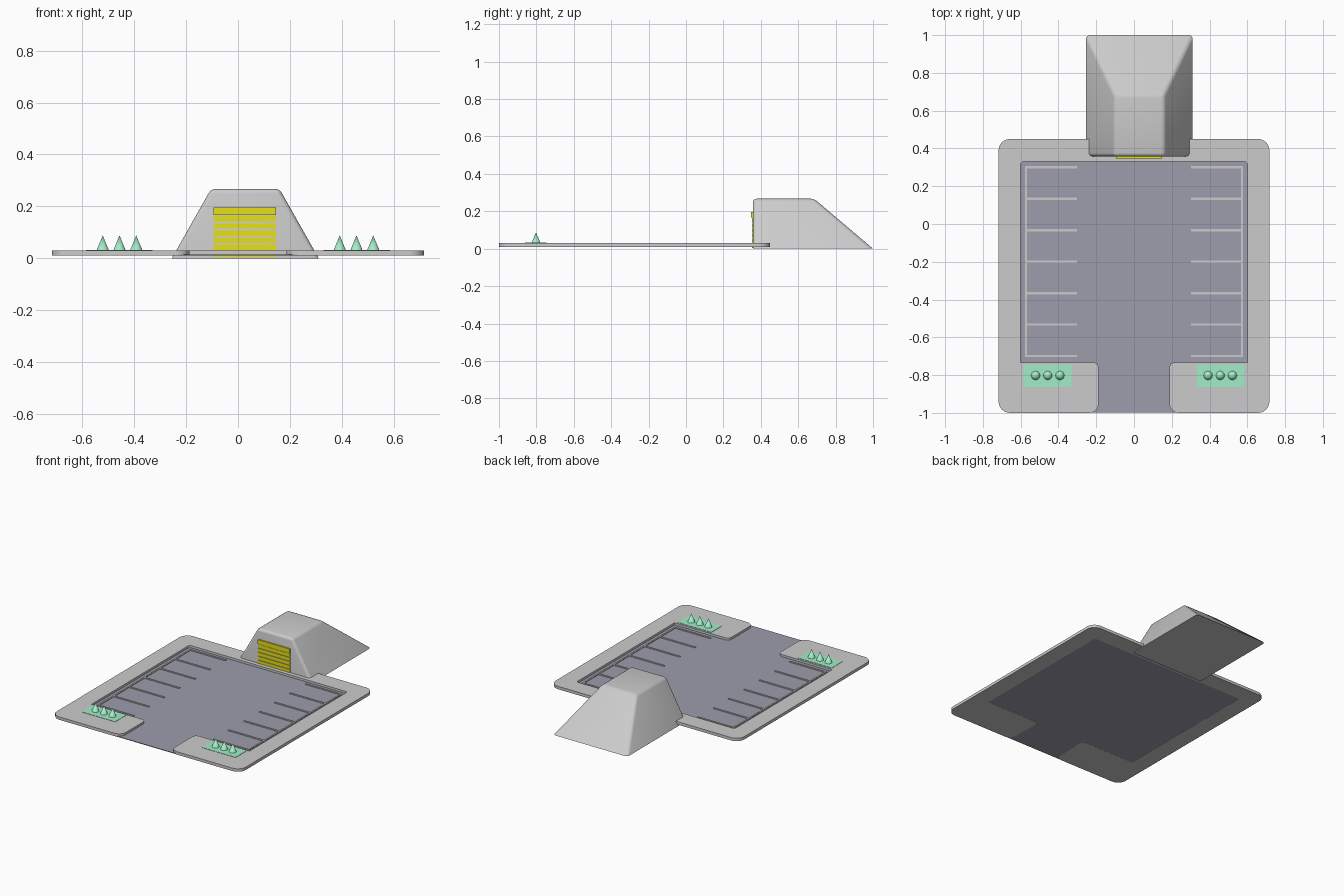
import bpy, bmesh, math
from mathutils import Vector

if "Cube" in bpy.data.objects:
    bpy.data.objects.remove(bpy.data.objects["Cube"])


def material(name, rgb):
    m = bpy.data.materials.new(name)
    m.diffuse_color = (*rgb, 1)
    m.use_nodes = True
    m.node_tree.nodes["Principled BSDF"].inputs["Base Color"].default_value = m.diffuse_color
    return m


ASPHALT = material("asphalt", (0.34, 0.34, 0.42))
YELLOW = material("yellow", (0.80, 0.75, 0.01))
GREEN = material("green", (0.36, 0.85, 0.58))


def finish(bm, name, mat=None):
    bmesh.ops.recalc_face_normals(bm, faces=bm.faces)
    mesh = bpy.data.meshes.new(name)
    bm.to_mesh(mesh)
    bm.free()
    ob = bpy.data.objects.new(name, mesh)
    bpy.context.collection.objects.link(ob)
    if mat:
        mesh.materials.append(mat)
    return ob


def smooth(ob, angle=35):
    bpy.ops.object.select_all(action='DESELECT')
    ob.select_set(True)
    bpy.context.view_layer.objects.active = ob
    bpy.ops.object.shade_smooth_by_angle(angle=math.radians(angle))


def add_box(bm, x0, x1, y0, y1, z0, z1):
    verts = bmesh.ops.create_cube(bm, size=1)['verts']
    for v in verts:
        v.co = (x1 if v.co.x > 0 else x0, y1 if v.co.y > 0 else y0,
                z1 if v.co.z > 0 else z0)


def box(name, *dims, mat=None):
    bm = bmesh.new()
    add_box(bm, *dims)
    return finish(bm, name, mat)


def slab(name, corners, z0, z1, mat=None):
    """Extruded outline; each corner is (x, y, rounding radius), all right angles."""
    pts = []
    for i, (x, y, r) in enumerate(corners):
        p = Vector((x, y, z0))
        if r == 0:
            pts.append(p)
            continue
        a = (Vector((*corners[i - 1][:2], z0)) - p).normalized()
        b = (Vector((*corners[(i + 1) % len(corners)][:2], z0)) - p).normalized()
        centre = p + (a + b) * r
        for k in range(7):
            t = math.pi / 2 * k / 6
            pts.append(centre - b * r * math.cos(t) - a * r * math.sin(t))
    bm = bmesh.new()
    face = bm.faces.new([bm.verts.new(p) for p in pts])
    top = bmesh.ops.extrude_face_region(bm, geom=[face])['geom']
    bmesh.ops.translate(bm, vec=(0, 0, z1 - z0),
                        verts=[e for e in top if isinstance(e, bmesh.types.BMVert)])
    ob = finish(bm, name, mat)
    smooth(ob)
    return ob


# Raised kerb around the lot, open at the front
half = [(0.187, -0.732, 0.03), (0.187, -1, 0.05), (0.717, -1, 0.06), (0.717, 0.45, 0.06)]
inner = [(0.6, 0.33, 0.015), (0.6, -0.732, 0)]
outline = inner + half
outline += [(-x, y, r) for x, y, r in reversed(outline)]
slab("kerb", outline, 0.01, 0.03)

# Asphalt surface with entrance strip
lane = [(0.61, 0.34, 0), (0.61, -0.74, 0), (0.235, -0.74, 0), (0.235, -0.999, 0)]
slab("asphalt", lane + [(-x, y, r) for x, y, r in reversed(lane)], 0.0105, 0.015, ASPHALT)

# Parking bay lines, shrubs and planting beds on both sides
for side, s in (("left", -1), ("right", 1)):
    bm = bmesh.new()
    cx = s * 0.572
    add_box(bm, cx - 0.005, cx + 0.005, -0.70, 0.305, 0.013, 0.02)
    for i in range(7):
        y = 0.30 - i * 0.1665
        add_box(bm, *sorted((s * 0.302, s * 0.577)), y - 0.006, y + 0.006, 0.013, 0.02)
    finish(bm, side + "_bay_lines")

    box(side + "_planting_bed", *sorted((s * 0.33, s * 0.585)), -0.862, -0.745,
        0.02, 0.032, mat=GREEN)
    for i in range(3):
        bpy.ops.mesh.primitive_cone_add(vertices=24, radius1=0.024, radius2=0, depth=0.058,
                                        location=(s * (0.392 + i * 0.0645), -0.802, 0.059))
        shrub = bpy.context.object
        shrub.name = f"{side}_shrub_{i + 1}"
        shrub.data.materials.append(GREEN)
        smooth(shrub, 60)

# Building: trapezoid front, sloped back, rounded edges
mid = 0.028
bm = bmesh.new()
rows = [(0.283, 0.358, 0), (0.283, 1.0, 0), (0.132, 0.685, 0.267), (0.132, 0.358, 0.267)]
L = [bm.verts.new((mid - w, y, z)) for w, y, z in rows]
R = [bm.verts.new((mid + w, y, z)) for w, y, z in rows]
bm.faces.new(L)
bm.faces.new(R)
for i in range(4):
    j = (i + 1) % 4
    bm.faces.new((L[i], L[j], R[j], R[i]))
bmesh.ops.recalc_face_normals(bm, faces=bm.faces)
edges = [e for e in bm.edges if max(v.co.z for v in e.verts) > 0.1]
bmesh.ops.bevel(bm, geom=edges, offset=0.018, segments=4, profile=0.5, affect='EDGES')
smooth(finish(bm, "building"))

# Roller door: header and slats
x0, x1 = -0.094, 0.147
box("door_header", x0, x1, 0.348, 0.37, 0.166, 0.196, mat=YELLOW)
bm = bmesh.new()
for i in range(6):
    z = 0.005 + i * 0.0272
    add_box(bm, x0, x1, 0.353, 0.37, z, z + 0.021)
finish(bm, "door_slats", YELLOW)
